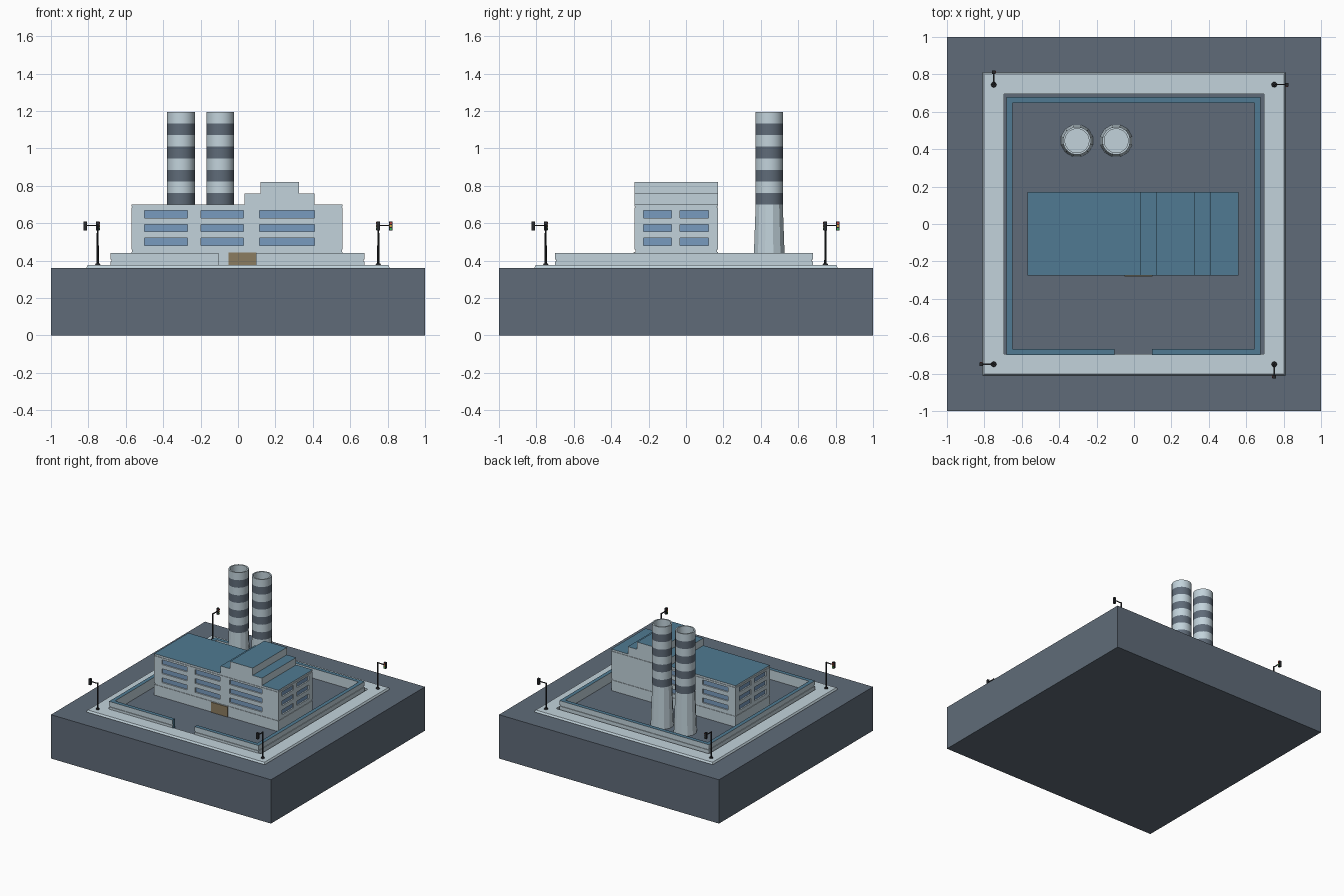
import bpy, bmesh, math
from mathutils import Matrix, Vector

if "Cube" in bpy.data.objects:
    bpy.data.objects.remove(bpy.data.objects["Cube"])


def mat(name, r, g, b):
    m = bpy.data.materials.new(name)
    m.diffuse_color = (r, g, b, 1)
    m.use_nodes = True
    m.node_tree.nodes["Principled BSDF"].inputs["Base Color"].default_value = m.diffuse_color
    return m


slate = mat("slate", 0.115, 0.148, 0.19)
pale = mat("pale_concrete", 0.54, 0.65, 0.71)
blue = mat("roof_blue", 0.08, 0.195, 0.287)
glass = mat("glass", 0.19, 0.33, 0.52)
brown = mat("door_brown", 0.26, 0.2, 0.115)
black = mat("dark_metal", 0.02, 0.022, 0.025)
red = mat("red_lens", 0.6, 0.05, 0.04)
amber = mat("amber_lens", 0.7, 0.4, 0.05)
green = mat("green_lens", 0.05, 0.45, 0.1)


def finish(name, bm, mats, pick=None):
    bmesh.ops.recalc_face_normals(bm, faces=bm.faces)
    if pick:
        for f in bm.faces:
            f.material_index = pick(f)
    me = bpy.data.meshes.new(name)
    bm.to_mesh(me)
    bm.free()
    for m in mats:
        me.materials.append(m)
    ob = bpy.data.objects.new(name, me)
    bpy.context.collection.objects.link(ob)
    return ob


def loft(name, loops, mats, pick=None, cyclic=False):
    """Skin a series of closed loops; cap the ends unless cyclic."""
    bm = bmesh.new()
    rings = [[bm.verts.new(p) for p in lp] for lp in loops]
    n = len(rings[0])
    pairs = list(zip(rings, rings[1:])) + ([(rings[-1], rings[0])] if cyclic else [])
    for a, b in pairs:
        for i in range(n):
            bm.faces.new((a[i], a[(i + 1) % n], b[(i + 1) % n], b[i]))
    if not cyclic:
        bm.faces.new(rings[0])
        bm.faces.new(rings[-1])
    return finish(name, bm, mats, pick)


def boxes(name, specs, mats, pick=None):
    """One mesh of boxes, each (x0, x1, y0, y1, z0, z1)."""
    bm = bmesh.new()
    for x0, x1, y0, y1, z0, z1 in specs:
        m = (Matrix.Translation(((x0 + x1) / 2, (y0 + y1) / 2, (z0 + z1) / 2))
             @ Matrix.Diagonal((x1 - x0, y1 - y0, z1 - z0, 1)))
        bmesh.ops.create_cube(bm, size=1, matrix=m)
    return finish(name, bm, mats, pick)


def sweep(path, profile):
    """Mitred sections: path of (x, y, nx, ny), profile of (offset, z)."""
    return [[(x + nx * o, y + ny * o, z) for o, z in profile] for x, y, nx, ny in path]


def roof_top(f):
    return 1 if f.normal.z > 0.9 and f.calc_center_median().z > 0.69 else 0


# Ground block and pavement ring
boxes("ground_block", [(-1, 1, -1, 1, 0, 0.36)], [slate])
corners = [(1, -1), (1, 1), (-1, 1), (-1, -1)]
loft("pavement", sweep([(0.75 * x, 0.75 * y, x, y) for x, y in corners],
     [(-0.055, 0.355), (0.06, 0.355), (0.06, 0.364), (0.053, 0.376), (-0.055, 0.376)]),
     [pale], cyclic=True)

# Perimeter wall with a groove, blue coping and a front gate gap
wall_path = [(0.095, -0.684, 0, -1), (0.66, -0.684, 1, -1), (0.66, 0.662, 1, 1),
             (-0.666, 0.662, -1, 1), (-0.666, -0.684, -1, -1), (-0.105, -0.684, 0, -1)]
loft("perimeter_wall", sweep(wall_path,
     [(-0.016, 0.355), (0.016, 0.355), (0.016, 0.395), (0.011, 0.395), (0.011, 0.405),
      (0.016, 0.405), (0.016, 0.44), (-0.016, 0.44)]), [pale, blue],
     lambda f: 1 if len(f.verts) > 4 or (f.normal.z > 0.9 and f.calc_center_median().z > 0.42) else 0)

# Main building with shallow grooves under the windows and the roof
X0, X1, Y0, Y1 = -0.57, 0.56, -0.275, 0.17
levels = [(0, 0.355), (0, 0.447), (0.004, 0.447), (0.004, 0.459), (0, 0.459),
          (0, 0.683), (0.004, 0.683), (0.004, 0.69), (0, 0.69), (0, 0.70)]
body = loft("main_building", [[(X0 + i, Y0 + i, z), (X1 - i, Y0 + i, z),
            (X1 - i, Y1 - i, z), (X0 + i, Y1 - i, z)] for i, z in levels], [pale, blue],
            lambda f: 1 if f.normal.z > 0.9 and f.calc_center_median().z > 0.695 else 0)
boxes("roof_steps", [(0.035, 0.41, Y0, Y1, 0.695, 0.76), (0.12, 0.325, Y0, Y1, 0.755, 0.82)],
      [pale, blue], roof_top)
boxes("door", [(-0.05, 0.1, Y0 - 0.006, Y0 + 0.02, 0.355, 0.443)], [brown])

# Recessed windows on all four sides
rows = [(0.481, 0.52), (0.555, 0.594), (0.629, 0.668)]
front = [(-0.5, -0.27), (-0.197, 0.03), (0.115, 0.41)]
ends = [(-0.228, -0.077), (-0.032, 0.12)]
D = 0.012


def windows(outer, inner):
    """Slabs spanning from outside the wall face by outer to inside by inner."""
    out = []
    for r in rows:
        out += [(*c, Y0 - outer, Y0 + inner, *r) for c in front]
        out += [(*c, Y1 - inner, Y1 + outer, *r) for c in front[:2]]
        out += [(X0 - outer, X0 + inner, *c, *r) for c in ends]
        out += [(X1 - inner, X1 + outer, *c, *r) for c in ends]
    return out


cutter = boxes("window_cutter", windows(0.02, D), [pale])
cutter.hide_render = True
cutter.hide_set(True)
cut = body.modifiers.new("window_recesses", "BOOLEAN")
cut.operation = "DIFFERENCE"
cut.object = cutter
boxes("window_panes", windows(-D + 0.001, D + 0.004), [glass])


# Chimneys: faceted tapering foot, round banded hollow shaft
def circle(cx, cy, r, z, n):
    return [(cx + r * math.cos(2 * math.pi * (i + 0.5) / n),
             cy + r * math.sin(2 * math.pi * (i + 0.5) / n), z) for i in range(n)]


STEP = (1.195 - 0.70) / 8
for side, cx in (("left", -0.305), ("right", -0.095)):
    cy = 0.445
    loft(f"{side}_chimney_foot", [circle(cx, cy, 0.088, 0.355, 12),
                                  circle(cx, cy, 0.075, 0.70, 12)], [pale])
    loops = [circle(cx, cy, 0.075, 0.70 + STEP * i, 24) for i in range(9)]
    loops += [circle(cx, cy, 0.064, z, 24) for z in (1.195, 1.13)]

    def band(f):
        c = f.calc_center_median()
        outside = math.hypot(c.x - cx, c.y - cy) > 0.07 and abs(f.normal.z) < 0.5
        return 1 if outside and int((c.z - 0.70) / STEP) % 2 == 0 else 0

    shaft = loft(f"{side}_chimney_shaft", loops, [pale, slate], band)
    bpy.context.view_layer.objects.active = shaft
    shaft.select_set(True)
    bpy.ops.object.shade_smooth_by_angle(angle=math.radians(30))
    shaft.select_set(False)


# Corner traffic lights, each turned a quarter from the last
def traffic_light(name, x, y, angle):
    bm = bmesh.new()

    def add(kind, size, loc, index, rot=Matrix()):
        if kind == "box":
            vs = bmesh.ops.create_cube(bm, size=1, matrix=Matrix.Translation(loc)
                                       @ Matrix.Diagonal((*size, 1)))["verts"]
        else:
            r1, r2, h = size
            vs = bmesh.ops.create_cone(bm, cap_ends=True, segments=10, radius1=r1, radius2=r2,
                                       depth=h, matrix=Matrix.Translation(loc) @ rot)["verts"]
        for f in {f for v in vs for f in v.link_faces}:
            f.material_index = index

    add("cone", (0.016, 0.012, 0.012), (0, 0, 0.378), 0)
    add("cone", (0.006, 0.005, 0.225), (0, 0, 0.48), 0)
    add("box", (0.075, 0.006, 0.006), (0.034, 0, 0.588), 0)
    add("box", (0.018, 0.018, 0.05), (0.067, 0, 0.585), 0)
    for i in range(3):
        add("cone", (0.006, 0.006, 0.004), (0.067, -0.01, 0.6 - 0.015 * i), 1 + i,
            Matrix.Rotation(math.pi / 2, 4, "X"))
    bm.transform(Matrix.Translation(Vector((x, y, 0))) @ Matrix.Rotation(angle, 4, "Z"))
    finish(name, bm, [black, red, amber, green])


for k, (label, x, y) in enumerate([("back_right", 0.75, 0.745), ("back_left", -0.75, 0.745),
                                   ("front_left", -0.75, -0.75), ("front_right", 0.75, -0.75)]):
    traffic_light(f"{label}_traffic_light", x, y, k * math.pi / 2)
